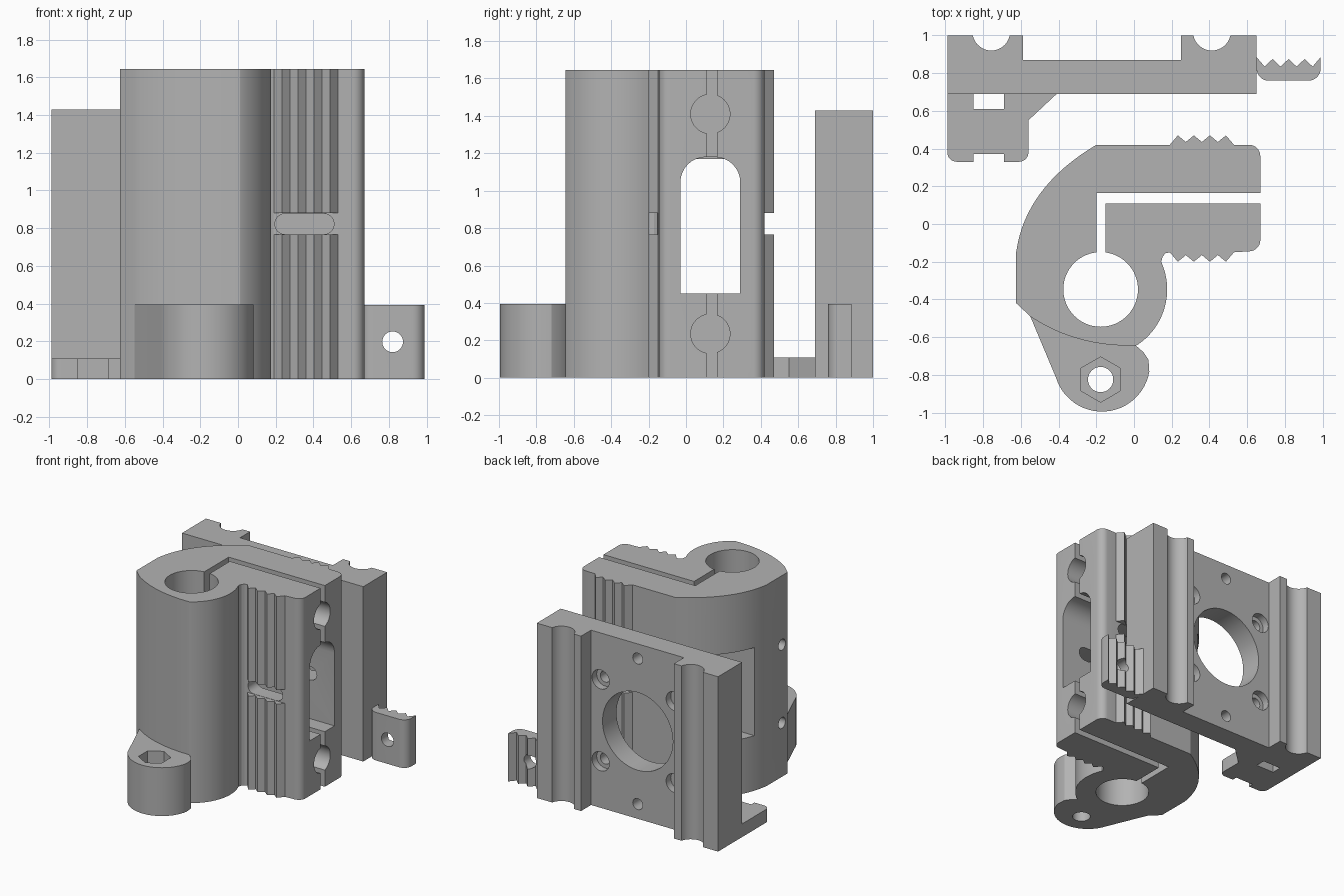
import bpy, bmesh, math
from mathutils import Matrix, Vector

cube = bpy.data.objects.get("Cube")
if cube:
    bpy.data.objects.remove(cube, do_unlink=True)

GREY = (0.45, 0.45, 0.45, 1)
mat = bpy.data.materials.new("printed_grey")
mat.use_nodes = True
mat.diffuse_color = GREY
mat.node_tree.nodes["Principled BSDF"].inputs["Base Color"].default_value = GREY

# Maps a flat profile (u, v, depth) to the chosen extrusion axis
AXES = {
    "z": Matrix(((1, 0, 0), (0, 1, 0), (0, 0, 1))),
    "y": Matrix(((1, 0, 0), (0, 0, 1), (0, 1, 0))),   # profile is x, z
    "x": Matrix(((0, 0, 1), (1, 0, 0), (0, 1, 0))),   # profile is y, z
}


def prism(name, pts, d0, d1, axis="z"):
    bm = bmesh.new()
    m = AXES[axis]
    face = bm.faces.new([bm.verts.new(m @ Vector((u, v, d0))) for u, v in pts])
    out = bmesh.ops.extrude_face_region(bm, geom=[face])
    shift = m @ Vector((0, 0, d1 - d0))
    bmesh.ops.translate(bm, vec=shift, verts=[g for g in out["geom"] if isinstance(g, bmesh.types.BMVert)])
    bmesh.ops.recalc_face_normals(bm, faces=bm.faces)
    mesh = bpy.data.meshes.new(name)
    bm.to_mesh(mesh)
    bm.free()
    ob = bpy.data.objects.new(name, mesh)
    bpy.context.collection.objects.link(ob)
    mesh.materials.append(mat)
    return ob


def arc(cx, cy, r, a0, a1, n=8):
    angles = [math.radians(a0 + (a1 - a0) * i / n) for i in range(n + 1)]
    return [(cx + r * math.cos(a), cy + r * math.sin(a)) for a in angles]


def circle(cx, cy, r, n=40, start=0):
    return arc(cx, cy, r, start, start + 360, n)[:-1]


def bend(a, m, b, n=16):
    """Smooth curve from a to b passing through m."""
    c = [2 * m[k] - (a[k] + b[k]) / 2 for k in (0, 1)]
    ts = [i / n for i in range(n + 1)]
    return [tuple((1 - t) ** 2 * a[k] + 2 * t * (1 - t) * c[k] + t * t * b[k] for k in (0, 1)) for t in ts]


def rect(u0, u1, v0, v1):
    return [(u0, v0), (u1, v0), (u1, v1), (u0, v1)]


def teeth(x0, step, base, tip, valley, count=4):
    pts = [(x0, base)]
    for i in range(count):
        pts.append((x0 + step * (i + 0.5), tip))
        if i < count - 1:
            pts.append((x0 + step * (i + 1), valley))
    return pts + [(x0 + step * count, base)]


def cut(ob, *shapes):
    """Subtract prisms given as (points, start, end, axis)."""
    for s in shapes:
        tool = prism("cutter", *s)
        tool.hide_render = True
        mod = ob.modifiers.new("cut", "BOOLEAN")
        mod.operation, mod.solver, mod.object = "DIFFERENCE", "EXACT", tool
        bpy.context.view_layer.objects.active = ob
        bpy.ops.object.modifier_apply(modifier=mod.name)
        bpy.data.objects.remove(tool, do_unlink=True)


def finish(ob):
    bpy.ops.object.select_all(action="DESELECT")
    ob.select_set(True)
    bpy.context.view_layer.objects.active = ob
    bpy.ops.object.shade_smooth_by_angle(angle=math.radians(25))


BX, BY = -0.177, -0.347     # rod bore centre
H = 1.645

# Clamp body outline, with toothed outer faces on both arms
outline = arc(0.61, 0.36, 0.06, 0, 90)
outline += teeth(0.19, 0.085, 0.42, 0.47, 0.435)[::-1]
outline += bend((-0.2, 0.42), (-0.495, 0.165), (-0.625, -0.15))
outline += [(-0.625, -0.42)]
outline += bend((-0.55, -0.49), (-0.29, -0.61), (0.01, -0.645))
outline += arc(BX, BY, 0.353, -56, 24.5, 18)
outline += [(0.152, -0.172), (0.168, -0.155)]
outline += teeth(0.19, 0.085, -0.15, -0.2, -0.165)
outline += arc(0.61, -0.085, 0.06, -90, 0)
body = prism("clamp_body", outline, 0, H)

# Bore and the L-shaped clamping slot
cut(body,
    (circle(BX, BY, 0.198, 64), -0.1, H + 0.1, "z"),
    (rect(-0.2, 0.8, 0.11, 0.165), -0.1, H + 0.1, "z"),
    (rect(-0.2, -0.15, -0.2, 0.16), -0.1, H + 0.1, "z"))

# Side window with arched top, opening squarely on the far wall
window = [(-0.03, 0.45), (0.29, 0.45)]
window += arc(0.155, 1.045, 0.135, 0, 90) + arc(0.105, 1.045, 0.135, 90, 180)
cut(body,
    (window, -0.32, 0.8, "x"),
    (rect(-0.03, 0.29, 0.45, 1.17), -0.8, -0.3, "x"))

# Sockets beside the slot and set-screw holes into the bore
for z in (0.235, 1.41):
    cut(body, (circle(0.13, z, 0.105), -0.2, 0.8, "x"))
for z in (0.44, 1.08):
    cut(body, (circle(BY, z, 0.045, 24), -0.8, BX, "x"))

# Tie slot through both arms and the notch across the teeth
tie = arc(0.455, 0.822, 0.055, -90, 90) + arc(0.25, 0.822, 0.055, 90, 270)
cut(body,
    (tie, -0.4, 0.6, "y"),
    (rect(0.175, 0.54, 0.765, 0.88), 0.421, 0.6, "y"),
    (rect(0.185, 0.54, 0.765, 0.88), -0.3, -0.151, "y"))
finish(body)

# Foot boss with hexagonal nut pocket
boss_pts = [(-0.05, -0.6), (-0.3, -0.585), (-0.55, -0.49)]
boss_pts += arc(-0.17, -0.74, 0.255, 197, 350, 24)
boss_pts += [(0.077, -0.72), (0.05, -0.68), (0.01, -0.645)]
boss = prism("foot_boss", boss_pts, 0, 0.395)
cut(boss,
    (circle(BX, -0.825, 0.067, 32), -0.1, 0.5, "z"),
    (circle(BX, -0.825, 0.12, 6, 30), 0.2, 0.5, "z"))
finish(boss)

# Motor plate with two grooved rails on its back
plate_pts = [(-0.99, 0.69), (0.65, 0.69), (0.65, 1.0)]
plate_pts += arc(0.413, 1.02, 0.1, -12, -168, 16)
plate_pts += [(0.25, 1.0), (0.25, 0.87), (-0.59, 0.87), (-0.59, 1.0)]
plate_pts += arc(-0.757, 1.02, 0.1, -12, -168, 16)
plate_pts += [(-0.99, 1.0)]
plate = prism("motor_plate", plate_pts, 0, 1.43)
MX, MZ, S = -0.172, 0.715, 0.335
cut(plate, (circle(MX, MZ, 0.318, 64), 0.5, 0.95, "y"))
for dz in (-0.595, 0.595):
    cut(plate, (circle(MX, MZ + dz, 0.045, 24), 0.5, 0.95, "y"))
for sx in (-S, S):
    for sz in (-S, S):
        cut(plate,
            (circle(MX + sx, MZ + sz, 0.045, 24), 0.5, 0.95, "y"),
            (circle(MX + sx, MZ + sz, 0.078, 32), 0.81, 0.95, "y"))
finish(plate)

# Low bracket in front of the plate, with a square opening
bracket_pts = [(-0.41, 0.69), (-0.99, 0.69)]
bracket_pts += arc(-0.94, 0.38, 0.05, 180, 270)
bracket_pts += [(-0.85, 0.33), (-0.85, 0.37), (-0.69, 0.37), (-0.69, 0.33)]
bracket_pts += arc(-0.61, 0.38, 0.05, 270, 360) + [(-0.56, 0.55)]
bracket = prism("low_bracket", bracket_pts, 0, 0.108)
cut(bracket, (rect(-0.85, -0.69, 0.61, 0.7), -0.1, 0.3, "z"))
finish(bracket)

# Small toothed belt clip
clip_pts = arc(0.715, 0.825, 0.065, 180, 270) + arc(0.925, 0.825, 0.065, 270, 360)
clip_pts += teeth(0.65, 0.085, 0.885, 0.835, 0.875)[::-1]
clip = prism("belt_clip", clip_pts, 0, 0.393)
cut(clip, (circle(0.82, 0.197, 0.055, 32), 0.6, 1.0, "y"))
finish(clip)
